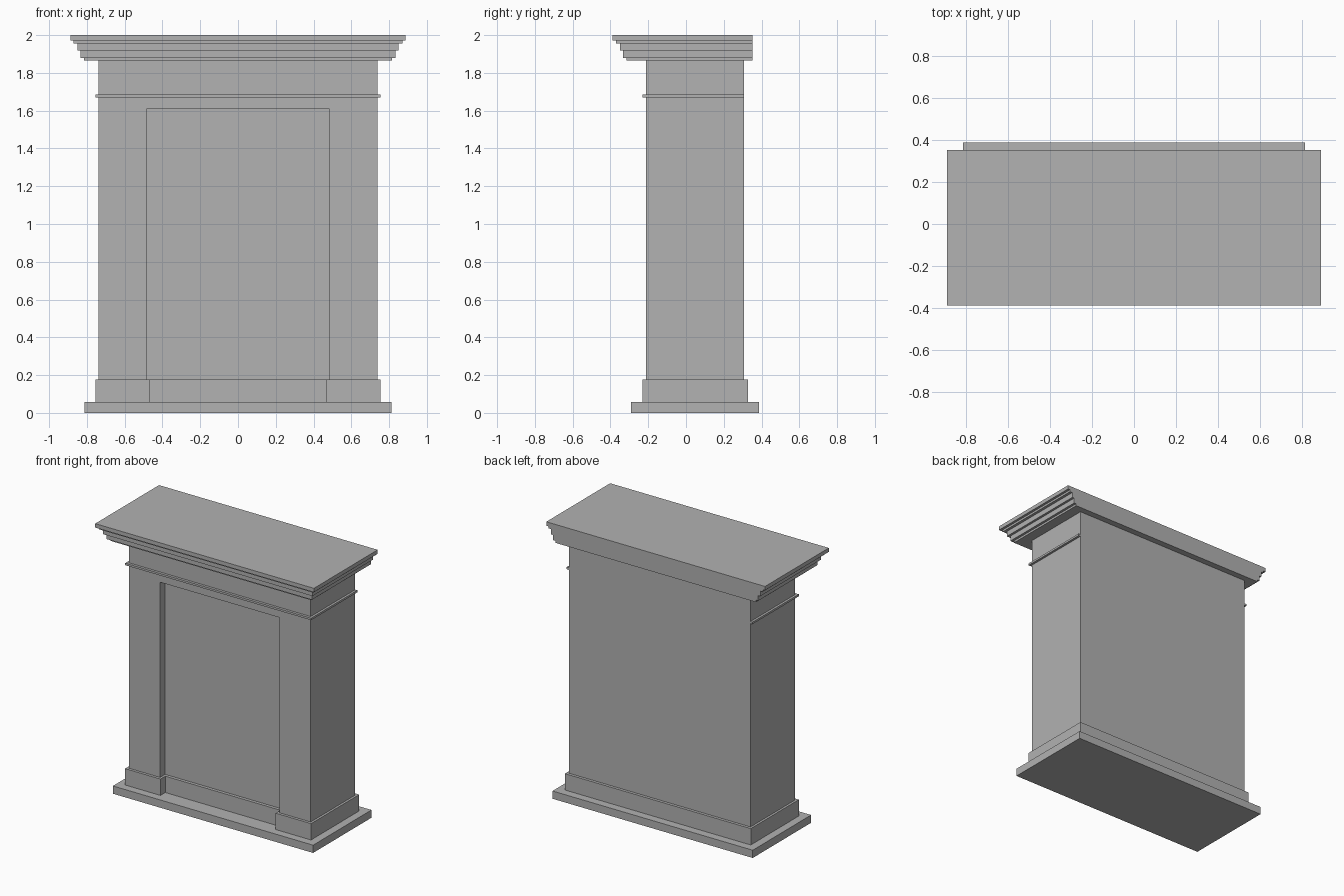
import bpy
import bmesh

if "Cube" in bpy.data.objects:
    bpy.data.objects.remove(bpy.data.objects["Cube"], do_unlink=True)

stone = bpy.data.materials.new("grey_stone")
stone.use_nodes = True
GREY = (0.445, 0.445, 0.445, 1)
stone.diffuse_color = GREY
stone.node_tree.nodes["Principled BSDF"].inputs["Base Color"].default_value = GREY


def prism(name, plan, z0, z1):
    """Extrude a plan outline (x, y) from z0 to z1."""
    bm = bmesh.new()
    face = bm.faces.new([bm.verts.new((x, y, z0)) for x, y in plan])
    top = bmesh.ops.extrude_face_region(bm, geom=[face])["geom"]
    for v in top:
        if isinstance(v, bmesh.types.BMVert):
            v.co.z = z1
    bmesh.ops.recalc_face_normals(bm, faces=bm.faces)
    mesh = bpy.data.meshes.new(name)
    bm.to_mesh(mesh)
    bm.free()
    mesh.materials.append(stone)
    obj = bpy.data.objects.new(name, mesh)
    bpy.context.collection.objects.link(obj)
    return obj


def slab(name, half, front, back, z0, z1):
    plan = [(-half, front), (half, front), (half, back), (-half, back)]
    return prism(name, plan, z0, z1)


# Floor slab
slab("base_slab", 0.813, -0.29, 0.387, 0, 0.057)

# Plinth with a set-back middle between the two pillar feet
right_half = [(0.468, -0.175), (0.468, -0.231), (0.755, -0.231), (0.755, 0.327)]
plinth_plan = right_half + [(-x, y) for x, y in reversed(right_half)]
prism("plinth", plinth_plan, 0.057, 0.177)

# Main body with the shallow front recess cut out
body = slab("body", 0.738, -0.211, 0.306, 0.177, 1.865)
cutter = slab("recess_cutter", 0.485, -0.4, -0.152, 0.1, 1.61)
cutter.hide_render = True
cut = body.modifiers.new("recess", "BOOLEAN")
cut.operation = "DIFFERENCE"
cut.solver = "EXACT"
cut.object = cutter
bpy.context.view_layer.objects.active = body
bpy.ops.object.modifier_apply(modifier=cut.name)
bpy.data.objects.remove(cutter, do_unlink=True)

# Thin band under the frieze
slab("frieze_band", 0.755, -0.23, 0.306, 1.67, 1.685)

# Stepped cornice, flush at the back
heights = [1.865, 1.88, 1.918, 1.956, 1.971, 2.0]
overhangs = [0.815, 0.833, 0.85, 0.87, 0.888]
for i, half in enumerate(overhangs):
    slab(f"cornice_step_{i + 1}", half, 0.5 - half, 0.352, heights[i], heights[i + 1])
